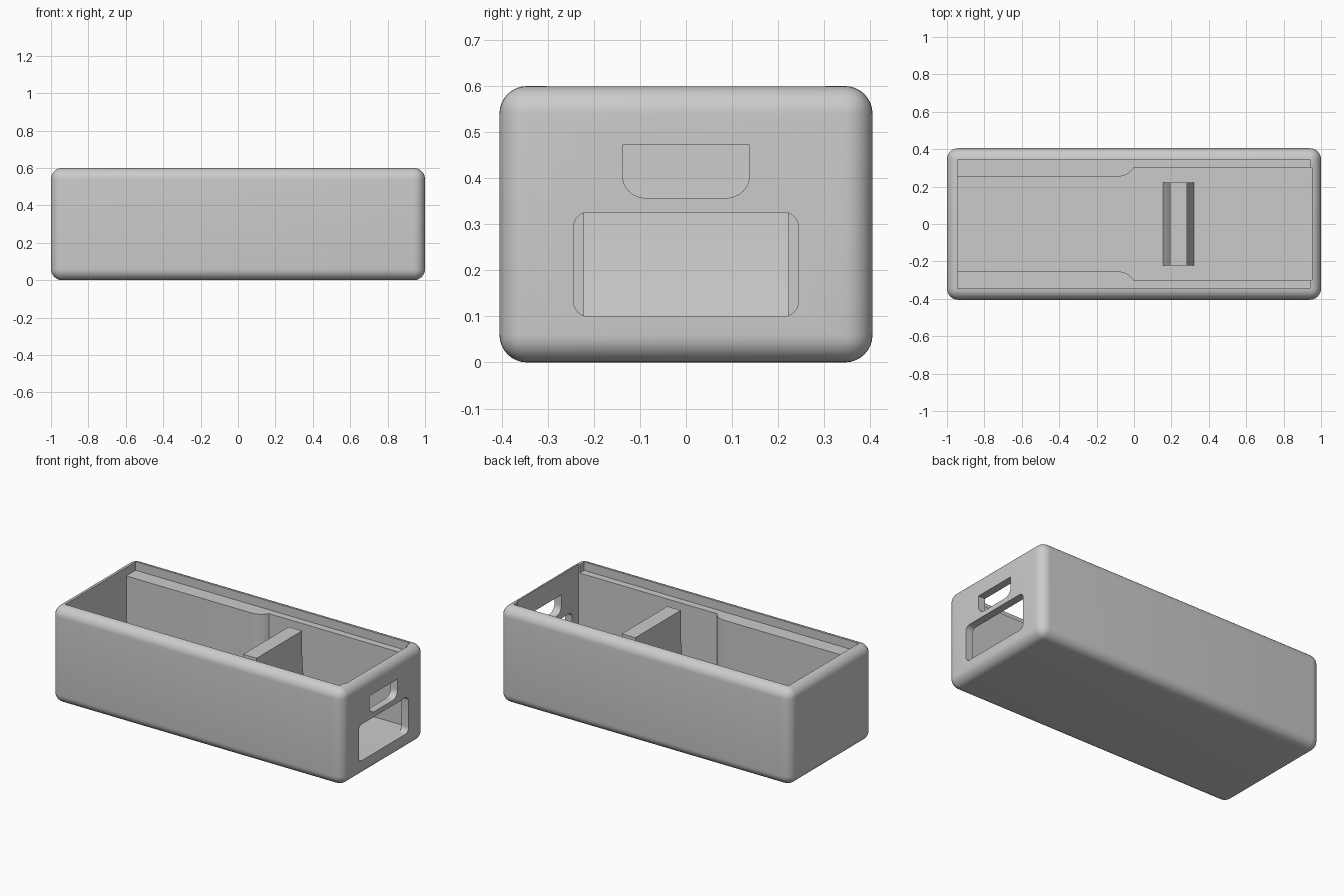
import bpy, bmesh, math
from mathutils import Vector

cube = bpy.data.objects.get("Cube")
if cube:
    bpy.data.objects.remove(cube, do_unlink=True)

grey = bpy.data.materials.new("light_grey_plastic")
grey.use_nodes = True
grey.diffuse_color = (0.6, 0.6, 0.6, 1)
grey.node_tree.nodes["Principled BSDF"].inputs["Base Color"].default_value = (0.6, 0.6, 0.6, 1)


def prism(name, profile, direction):
    """Extrude a closed 3D profile along a direction."""
    bm = bmesh.new()
    face = bm.faces.new([bm.verts.new(p) for p in profile])
    ext = bmesh.ops.extrude_face_region(bm, geom=[face])
    verts = [v for v in ext["geom"] if isinstance(v, bmesh.types.BMVert)]
    bmesh.ops.translate(bm, verts=verts, vec=Vector(direction))
    bmesh.ops.recalc_face_normals(bm, faces=bm.faces)
    mesh = bpy.data.meshes.new(name)
    bm.to_mesh(mesh)
    bm.free()
    mesh.materials.append(grey)
    obj = bpy.data.objects.new(name, mesh)
    bpy.context.collection.objects.link(obj)
    return obj


def box(name, x0, x1, w, z0, z1):
    return prism(name, [(x0, -w, z0), (x1, -w, z0), (x1, w, z0), (x0, w, z0)], (0, 0, z1 - z0))


def apply(obj, mod):
    bpy.context.view_layer.objects.active = obj
    bpy.ops.object.modifier_apply(modifier=mod.name)


def cut(obj, cutter):
    mod = obj.modifiers.new("cut", "BOOLEAN")
    mod.operation, mod.solver, mod.object = "DIFFERENCE", "EXACT", cutter
    apply(obj, mod)
    bpy.data.objects.remove(cutter, do_unlink=True)


def opening(name, w, z0, z1, r_low, r_high):
    """Rounded window cutter running through the +x end wall."""
    pts = []
    corners = [(1, z1, r_high, 0), (-1, z1, r_high, 90), (-1, z0, r_low, 180), (1, z0, r_low, 270)]
    for side, z, r, start in corners:
        cy, cz = side * (w - r), z - r if z == z1 else z + r
        steps = 8 if r else 0
        for i in range(steps + 1):
            a = math.radians(start + 90 * i / max(steps, 1))
            pts.append((0.9, cy + r * math.cos(a), cz + r * math.sin(a)))
    return prism(name, pts, (0.2, 0, 0))


FLOOR, LEDGE, TOP = 0.1, 0.547, 0.6

# Rounded outer body
body = box("case_body", -1, 1, 0.405, 0, TOP)
bevel = body.modifiers.new("round", "BEVEL")
bevel.width, bevel.segments = 0.06, 8
apply(body, bevel)

# Main cavity: narrow at one end, flaring to a wider compartment
narrow, wide, run = 0.254, 0.303, 0.085
rad = (run ** 2 + (wide - narrow) ** 2) / (2 * (wide - narrow))
half = [(-0.945, narrow)]
for i in range(9):
    d = run * i / 8
    half.append((d - run, narrow + rad - math.sqrt(rad ** 2 - d ** 2)))
half.append((0.952, wide))
outline = half + [(x, -y) for x, y in reversed(half)]
cut(body, prism("cavity_cutter", [(x, y, FLOOR) for x, y in outline], (0, 0, 1)))

# Shallow lid recess leaving a ledge on each side
cut(body, box("lid_recess_cutter", -0.945, 0.941, 0.346, LEDGE, 1))

# Openings in the end wall
cut(body, opening("large_port_cutter", 0.244, FLOOR, 0.326, 0.032, 0.032))
cut(body, opening("small_port_cutter", 0.138, 0.357, 0.472, 0.05, 0))

# Free-standing divider, flared gently toward the floor
side = [(0.036 * (1 - i / 6) ** 2, FLOOR + 0.35 * i / 6) for i in range(7)] + [(0, LEDGE)]
profile = [(0.284 + d, -0.223, z) for d, z in side]
profile += [(0.192 - d, -0.223, z) for d, z in reversed(side)]
divider = prism("divider", profile, (0, 0.446, 0))

for obj in (body, divider):
    bpy.ops.object.select_all(action="DESELECT")
    obj.select_set(True)
    bpy.context.view_layer.objects.active = obj
    bpy.ops.object.shade_smooth_by_angle(angle=math.radians(30))
